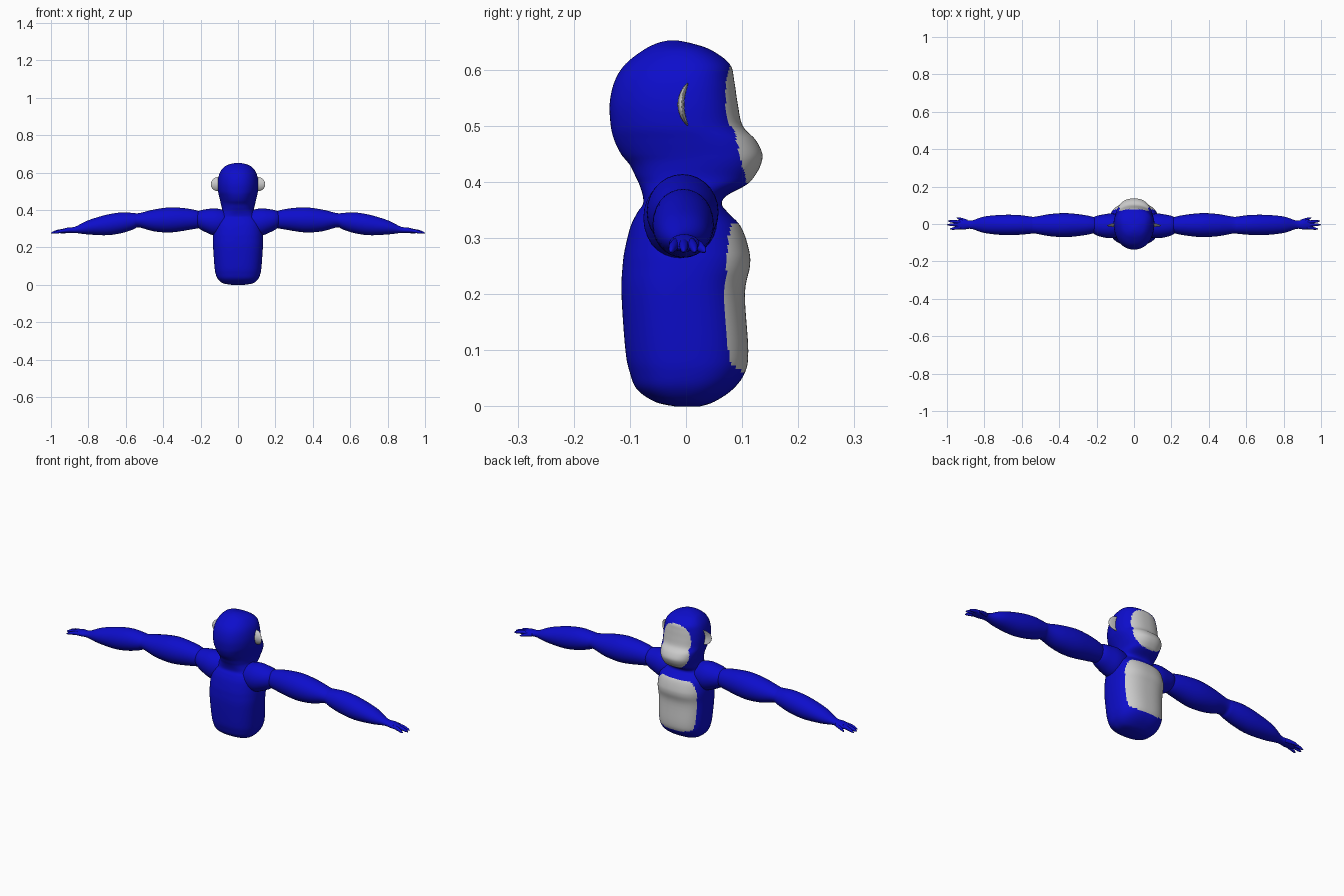
import bpy, bmesh, math
from mathutils import Vector

if "Cube" in bpy.data.objects:
    bpy.data.objects.remove(bpy.data.objects["Cube"])


def material(name, color):
    m = bpy.data.materials.new(name)
    m.diffuse_color = (*color, 1)
    m.use_nodes = True
    m.node_tree.nodes["Principled BSDF"].inputs["Base Color"].default_value = m.diffuse_color
    return m


BLUE = material("deep blue", (0.004, 0.004, 0.6))
GREY = material("light grey", (0.6, 0.6, 0.6))


def smooth_rows(rows, steps):
    """Catmull-Rom interpolation through the rows of a profile."""
    v = [Vector(r) for r in rows]
    out = []
    for i in range(len(v) - 1):
        a, b, c, d = v[max(i - 1, 0)], v[i], v[i + 1], v[min(i + 2, len(v) - 1)]
        for k in range(steps):
            t = k / steps
            out.append(0.5 * (2 * b + (c - a) * t + (2 * a - 5 * b + 4 * c - d) * t * t
                              + (3 * b - a - 3 * c + d) * t ** 3))
    return out + [v[-1]]


def loft(name, rings, mats):
    """Skin a closed surface over equal-length rings of points."""
    bm = bmesh.new()
    vs = [[bm.verts.new(p) for p in ring] for ring in rings]
    n = len(vs[0])
    for a, b in zip(vs, vs[1:]):
        for i in range(n):
            j = (i + 1) % n
            bm.faces.new((a[i], a[j], b[j], b[i]))
    bm.faces.new(vs[0][::-1])
    bm.faces.new(vs[-1])
    bmesh.ops.recalc_face_normals(bm, faces=bm.faces)
    for f in bm.faces:
        f.smooth = True
    me = bpy.data.meshes.new(name)
    bm.to_mesh(me)
    bm.free()
    for m in mats:
        me.materials.append(m)
    ob = bpy.data.objects.new(name, me)
    bpy.context.collection.objects.link(ob)
    return ob


def mirror(ob):
    md = ob.modifiers.new("mirror", "MIRROR")
    md.use_mirror_merge = False
    return ob


def limb(name, rows, steps=5, sides=28):
    """Tube running along x; rows are (x, y, z, y radius, z radius)."""
    rings = []
    for r in smooth_rows(rows, steps):
        rings.append([(r[0], r[1] + r[3] * math.cos(t), r[2] + r[4] * math.sin(t))
                      for t in (2 * math.pi * i / sides for i in range(sides))])
    return mirror(loft(name, rings, [BLUE]))


# Head and torso: (z, half width, back y, front y)
BODY = [(0, .035, -.02, .025), (.008, .08, -.055, .05), (.03, .107, -.087, .083),
        (.06, .12, -.1, .105), (.1, .126, -.108, .111), (.2, .133, -.115, .105),
        (.25, .134, -.113, .114), (.28, .132, -.109, .112), (.32, .126, -.099, .098),
        (.345, .113, -.087, .075), (.36, .1, -.077, .064), (.375, .09, -.077, .072),
        (.395, .086, -.083, .108), (.41, .086, -.09, .122), (.43, .09, -.1, .133),
        (.45, .094, -.116, .136), (.475, .1, -.128, .124), (.5, .105, -.134, .101),
        (.54, .107, -.136, .092), (.58, .102, -.127, .086), (.61, .09, -.108, .078),
        (.635, .066, -.076, .045), (.647, .035, -.052, .01), (.652, .008, -.032, -.015)]


def power(c, e):
    return math.copysign(abs(c) ** e, c)


rings = []
for z, w, back, front in smooth_rows(BODY, 5):
    head = min(max((z - .38) / .06, 0), 1)      # the head narrows towards the back
    mid, half = (front + back) / 2, (front - back) / 2
    e = 2 / (2.5 - .2 * head)
    ring = []
    for i in range(128):
        t = 2 * math.pi * i / 128
        s = power(math.sin(t), e)
        ring.append((w * power(math.cos(t), e) * (1 + .14 * head * s), mid + half * s, z))
    rings.append(ring)
body = loft("head_and_torso", rings, [BLUE, GREY])

# Grey face and belly: everything in front of a boundary (z, y)
BELLY = [(.058, .105), (.078, .078), (.1, .075), (.2, .069), (.3, .075), (.325, .08)]
FACE = [(.395, .109), (.43, .1), (.46, .093), (.49, .087), (.505, .075),
        (.54, .07), (.58, .072), (.615, .08)]


def in_patch(c, edge):
    for (z0, y0), (z1, y1) in zip(edge, edge[1:]):
        if z0 <= c.z < z1:
            return c.y > y0 + (y1 - y0) * (c.z - z0) / (z1 - z0)
    return False


for p in body.data.polygons:
    if in_patch(p.center, BELLY) or in_patch(p.center, FACE):
        p.material_index = 1

# Shoulders, arms and hands
limb("shoulder", [(.05, -.01, .335, .03, .03), (.07, -.01, .335, .055, .06),
                  (.12, -.01, .335, .066, .073), (.17, -.01, .342, .06, .062),
                  (.21, -.008, .348, .047, .046), (.235, -.007, .35, .02, .02)])
limb("arm", [(.17, -.006, .346, .02, .025), (.2, -.006, .348, .038, .042),
             (.26, -.006, .35, .053, .056), (.36, -.006, .347, .064, .067),
             (.45, -.006, .344, .059, .058), (.53, -.006, .345, .045, .038),
             (.56, -.006, .34, .047, .044), (.62, -.005, .332, .053, .055),
             (.7, -.005, .32, .054, .055), (.8, -.004, .307, .044, .038),
             (.87, -.004, .294, .022, .017), (.91, -.003, .291, .027, .015),
             (.94, -.003, .287, .024, .011), (.955, -.003, .285, .012, .006)])
for k, (x0, y0, x1, y1) in enumerate([(.89, .014, .95, .034), (.93, .01, .995, .016),
                                      (.93, -.004, 1.0, -.004), (.925, -.018, .985, -.027)]):
    xm, ym = (x0 + x1) / 2, (y0 + y1) / 2
    limb("thumb" if k == 0 else f"finger_{k}",
         [(x0, y0, .29, .009, .01), (xm, ym, .285, .008, .009),
          (x0 * .15 + x1 * .85, y0 * .15 + y1 * .85, .279, .005, .006),
          (x1, y1, .276, .001, .001)], steps=4, sides=12)

# Ears: thin cupped discs
bm = bmesh.new()
bmesh.ops.create_uvsphere(bm, u_segments=28, v_segments=16, radius=1)
for v in bm.verts:
    x, y, z = v.co
    v.co = (.107 + .038 * x, -.009 + .006 * y + .012 * z * z, .538 + .038 * z)
for f in bm.faces:
    f.smooth = True
me = bpy.data.meshes.new("ear")
bm.to_mesh(me)
bm.free()
me.materials.append(GREY)
ear = bpy.data.objects.new("ear", me)
bpy.context.collection.objects.link(ear)
mirror(ear)
